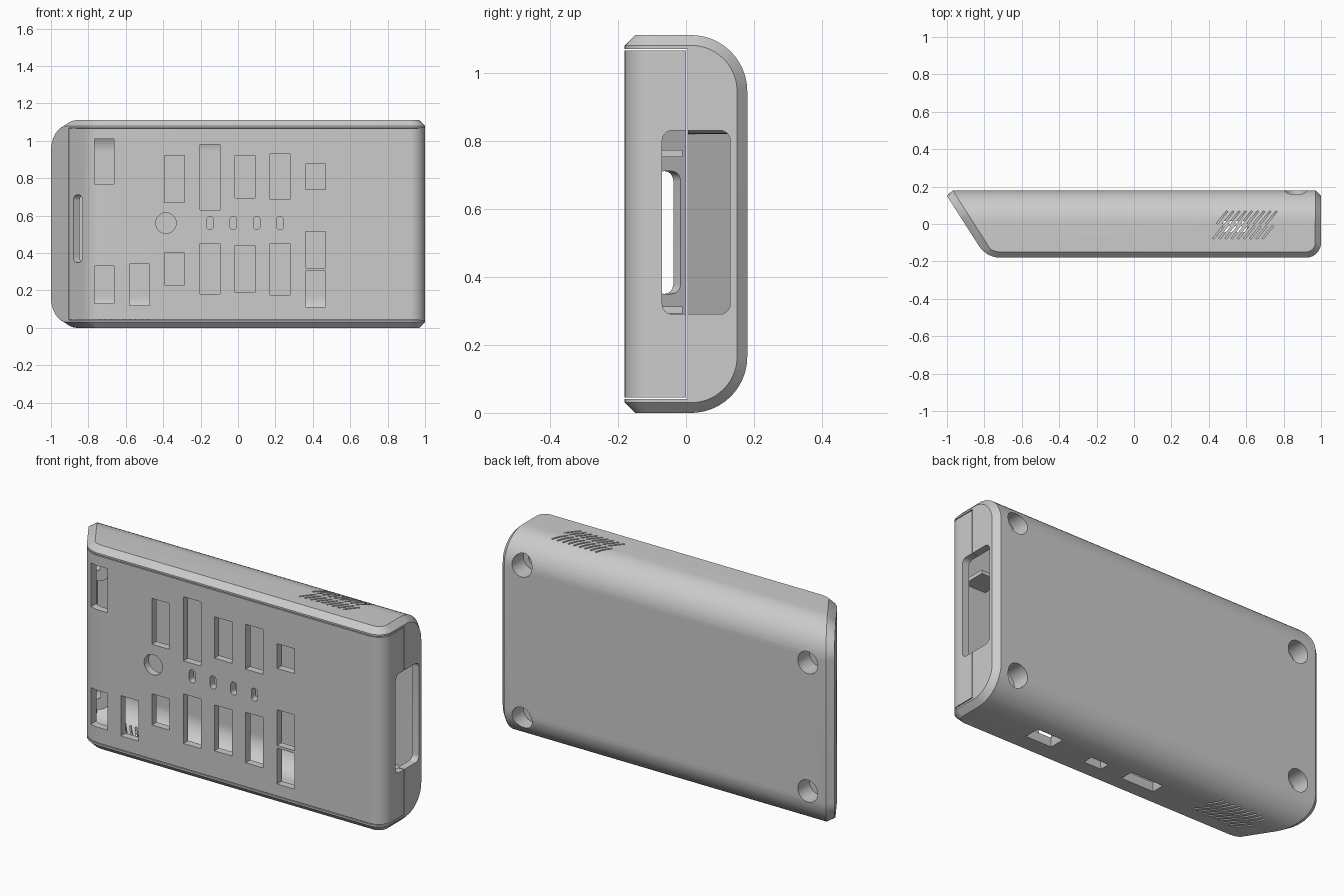
import bpy, bmesh, math
from mathutils import Vector

if "Cube" in bpy.data.objects:
    bpy.data.objects.remove(bpy.data.objects["Cube"])

H, W, K = 1.11, 0.04, 0.64           # height, wall thickness, slant of the left end


def slant(y):
    return -1 + K * (0.15 - y)


def fillet(points, cuts, n=10):
    """Round polygon corners with tangent length cuts[i] (0 keeps it sharp)."""
    out = []
    for i, c in enumerate(cuts):
        p = Vector(points[i])
        if not c:
            out.append(p)
            continue
        da = (Vector(points[i - 1]) - p).normalized()
        db = (Vector(points[(i + 1) % len(points)]) - p).normalized()
        a, b = p + da * c, p + db * c
        w = math.sin(da.angle(db) / 2)
        for k in range(n + 1):
            t = k / n
            q = [(1 - t) ** 2, 2 * w * t * (1 - t), t * t]
            out.append((a * q[0] + p * q[1] + b * q[2]) / sum(q))
    return out


def inset(poly, d):
    """Offset a counter-clockwise polygon inwards."""
    out = []
    for i, p in enumerate(poly):
        e1 = (p - poly[i - 1]).normalized()
        e2 = (poly[(i + 1) % len(poly)] - p).normalized()
        n1, n2 = Vector((-e1.y, e1.x)), Vector((-e2.y, e2.x))
        out.append(p + (n1 + n2) * d / (1 + n1.dot(n2)))
    return out


def rect(a0, a1, b0, b1, r=0):
    return fillet([(a0, b0), (a1, b0), (a1, b1), (a0, b1)], [r] * 4, 6)


def circle(a, b, r, n=32):
    return [Vector((a + r * math.cos(t * math.tau / n), b + r * math.sin(t * math.tau / n)))
            for t in range(n)]


def loft(bm, rings):
    """Closed solid through rings of 3D points."""
    rows = [[bm.verts.new(p) for p in r] for r in rings]
    n = len(rows[0])
    for r0, r1 in zip(rows, rows[1:]):
        for i in range(n):
            bm.faces.new((r0[i], r0[(i + 1) % n], r1[(i + 1) % n], r1[i]))
    bm.faces.new(rows[0])
    bm.faces.new(rows[-1])


def along_y(poly, y):
    return [(p.x, y, p.y) for p in poly]


def along_z(poly, z):
    return [(p.x, p.y, z) for p in poly]


def along_x(poly, x):
    return [(x, p.x, p.y) for p in poly]


def make(name, *solids):
    bm = bmesh.new()
    for rings in solids:
        loft(bm, rings)
    bmesh.ops.recalc_face_normals(bm, faces=bm.faces)
    me = bpy.data.meshes.new(name)
    bm.to_mesh(me)
    bm.free()
    ob = bpy.data.objects.new(name, me)
    bpy.context.collection.objects.link(ob)
    return ob


def boolean(ob, other, op, keep=False):
    m = ob.modifiers.new("cut", 'BOOLEAN')
    m.operation, m.object, m.solver = op, other, 'EXACT'
    bpy.context.view_layer.update()
    me = bpy.data.meshes.new_from_object(
        ob.evaluated_get(bpy.context.evaluated_depsgraph_get()))
    ob.modifiers.clear()
    ob.data = me
    if not keep:
        bpy.data.objects.remove(other)


# Plan profile (x, y) and end profile (y, z)
plan = fillet([(slant(-0.18), -0.18), (1, -0.18), (1, 0.3), (slant(0.3), 0.3)],
              [0.075, 0.08, 0, 0])
end = fillet([(-0.3, 0), (0.18, 0), (0.18, H), (-0.3, H)], [0, 0.165, 0.165, 0], 14)

# Outer form: chamfered plan prism crossed with chamfered end prism
outer = make("body",
             [along_z(inset(plan, d), z) for d, z in
              ((0.051, -0.02), (0, 0.031), (0, H - 0.031), (0.051, H + 0.02))])
cross = make("cross",
             [[(slant(p.x) + o, p.x, p.y) for p in inset(end, d)] for d, o in
              ((0.042, -0.02), (0, 0.05))] +
             [along_x(inset(end, d), x) for d, x in ((0, 0.97), (0.05, 1.02))])
boolean(outer, cross, 'INTERSECT')

# Cavity, leaving screw bosses standing on the back wall
screws = [(0.865, 0.14), (0.865, H - 0.14), (-0.86, 0.205), (-0.86, H - 0.205)]
cavity = make("cavity", [along_z(inset(plan, W), z) for z in (-0.1, 1.2)])
boolean(cavity, make("cross", [along_x(inset(end, W), x) for x in (-1.3, 1.3)]), 'INTERSECT')
boolean(cavity, make("bosses", *[[along_y(circle(x, z, 0.085), y) for y in (0.006, 0.4)]
                                 for x, z in screws]), 'DIFFERENCE')
boolean(outer, cavity, 'DIFFERENCE')

cuts = []
# Front windows: column centre -> (bottom, top) pairs
windows = {-0.715: [(0.13, 0.33), (0.77, 1.01)], -0.527: [(0.12, 0.34)],
           -0.34: [(0.23, 0.40), (0.67, 0.92)], -0.15: [(0.18, 0.45), (0.63, 0.98)],
           0.037: [(0.19, 0.44), (0.695, 0.92)], 0.225: [(0.175, 0.45), (0.685, 0.93)],
           0.415: [(0.11, 0.305), (0.32, 0.515), (0.74, 0.875)]}
shapes = [rect(x - 0.053, x + 0.053, a, b) for x, zs in windows.items() for a, b in zs]
shapes.append(circle(-0.385, 0.56, 0.055))
shapes += [rect(x - 0.018, x + 0.018, 0.525, 0.595, 0.0175) for x in (-0.15, -0.025, 0.1, 0.225)]
cuts += [[along_y(s, y) for y in (-0.3, -0.1)] for s in shapes]

# Counterbored screw holes in the back
for x, z in screws:
    cuts.append([along_y(circle(x, z, r), y) for r, y in
                 ((0.028, -0.02), (0.028, 0.08), (0.06, 0.08), (0.06, 0.3))])

# Large opening in the right end
cuts.append([along_x(rect(-0.07, 0.13, 0.29, 0.83, 0.03), x) for x in (0.93, 1.1)])

# Flared connector slots in the underside
for x, y, w, d in ((0.54, -0.015, 0.07, 0.035), (0.2, -0.04, 0.045, 0.02),
                   (-0.08, -0.035, 0.09, 0.028)):
    cuts.append([along_z(rect(x - w - g, x + w + g, y - d - g, y + d + g), z)
                 for g, z in ((-0.005, 0.06), (-0.005, 0.03), (0.012, -0.01))])

# Slanted vents on top and, turned round, underneath
for s, z0, z1 in ((1, H - 0.08, H + 0.05), (-1, -0.05, 0.08)):
    for row in (0, 1):
        for i in range(9):
            x, y = 0.42 + 0.02 * row + 0.033 * i, -0.08 + 0.08 * row
            q = [Vector((s * (x + a), y + b)) for a, b in
                 ((0, 0.004), (0.008, 0), (0.062, 0.066), (0.054, 0.07))]
            cuts.append([along_z(q, z) for z in (z0, z1)])

# Long slot through the slanted left face
t = Vector((K, -1, 0)).normalized()
n = Vector((-1, -K, 0)).normalized()
mid = Vector((slant(-0.075), -0.075, 0))
cuts.append([[mid + t * p.x + n * c + Vector((0, 0, p.y))
              for p in rect(-0.045, 0.045, 0.35, 0.71, 0.03)] for c in (-0.09, 0.1)])
boolean(outer, make("cutters", *cuts), 'DIFFERENCE')

# Split the body into a front cover and a back shell with a fine seam
cover = outer.copy()
cover.data = outer.data.copy()
bpy.context.collection.objects.link(cover)
cover.name, outer.name = "front_cover", "back_shell"
boolean(cover, make("box", [along_y(rect(-2, 2, 0.045, H - 0.045), y) for y in (-1, 0)]),
        'INTERSECT')
boolean(outer, make("box", [along_y(rect(-2, 2, 0.0405, H - 0.0405), y) for y in (-1, 0.005)]),
        'DIFFERENCE')

# Support ribs just inside the end opening
ribs = make("support_ribs", *[[along_y(rect(0.80, 0.93, z, z + 0.02), y) for y in (-0.15, -0.01)]
                              for z in (0.292, 0.752)])

for ob in (cover, outer, ribs):
    bpy.ops.object.select_all(action='DESELECT')
    ob.select_set(True)
    bpy.context.view_layer.objects.active = ob
    bpy.ops.object.shade_smooth_by_angle(angle=math.radians(25))
